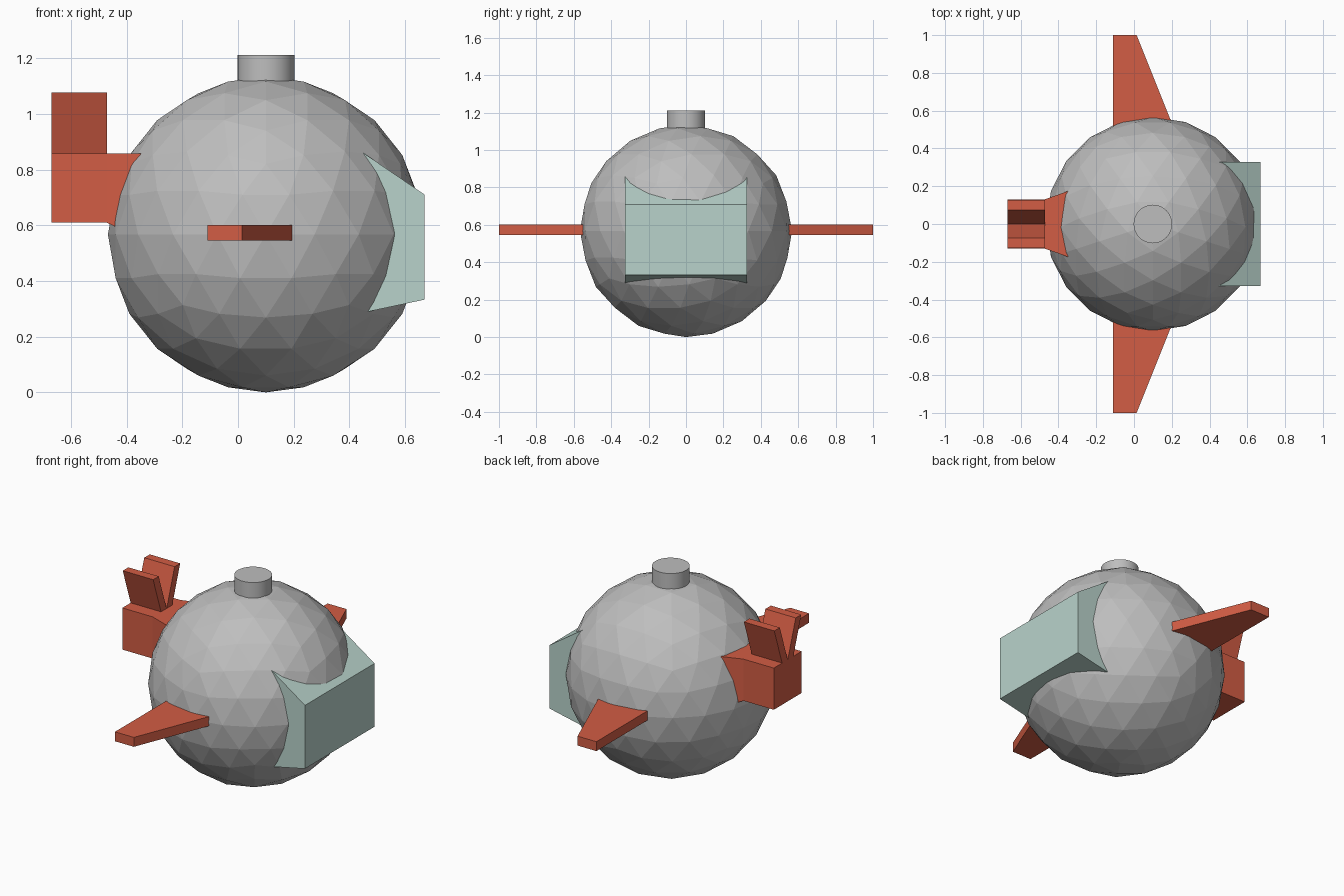
import bpy, bmesh, math
from mathutils import Matrix

if "Cube" in bpy.data.objects:
    bpy.data.objects.remove(bpy.data.objects["Cube"])


def material(name, rgb):
    m = bpy.data.materials.new(name)
    m.diffuse_color = (*rgb, 1)
    m.use_nodes = True
    m.node_tree.nodes["Principled BSDF"].inputs["Base Color"].default_value = m.diffuse_color
    return m


GREY = material("grey", (0.515, 0.515, 0.515))
RED = material("brick red", (0.645, 0.109, 0.058))
PALE = material("pale teal", (0.485, 0.651, 0.597))


def finish(name, bm, mat):
    bmesh.ops.recalc_face_normals(bm, faces=bm.faces)
    mesh = bpy.data.meshes.new(name)
    bm.to_mesh(mesh)
    bm.free()
    mesh.materials.append(mat)
    ob = bpy.data.objects.new(name, mesh)
    bpy.context.collection.objects.link(ob)
    return ob


def loft(name, rings, mat):
    """Join matching outlines into a closed solid."""
    bm = bmesh.new()
    loops = [[bm.verts.new(p) for p in ring] for ring in rings]
    n = len(loops[0])
    for a, b in zip(loops, loops[1:]):
        for i in range(n):
            j = (i + 1) % n
            bm.faces.new((a[i], a[j], b[j], b[i]))
    bm.faces.new(loops[0])
    bm.faces.new(loops[-1])
    return finish(name, bm, mat)


# Faceted round body
R, CX = 0.567, 0.1
bm = bmesh.new()
bmesh.ops.create_icosphere(
    bm, subdivisions=3, radius=R,
    matrix=Matrix.Translation((CX, 0, R)) @ Matrix.Rotation(-math.pi / 2, 4, 'Z'))
finish("body", bm, GREY)

# Round cap on top
bm = bmesh.new()
bmesh.ops.create_cone(bm, cap_ends=True, segments=32, radius1=0.102, radius2=0.102,
                      depth=0.16, matrix=Matrix.Translation((CX, 0, 1.131)))
cap = finish("cap", bm, GREY)
bpy.context.view_layer.objects.active = cap
cap.select_set(True)
bpy.ops.object.shade_smooth_by_angle(angle=math.radians(30))
cap.select_set(False)

# Window block on the +x end, flaring into the body
profile = [(0.67, 0.333), (0.67, 0.71), (0.42, 0.88), (0.42, 0.28)]
loft("window_block", [[(x, y, z) for x, z in profile] for y in (-0.327, 0.327)], PALE)

# Tapered side wings
outline = [(-0.11, 0.42), (0.246, 0.42), (0.014, 1.0), (-0.11, 1.0)]
for side, s in (("front", -1), ("back", 1)):
    loft(side + "_wing", [[(x, s * y, z) for x, y in outline] for z in (0.545, 0.601)], RED)

# Tail block, widening where it enters the body
sections = [(-0.67, 0.131, 0.609), (-0.47, 0.131, 0.609), (-0.30, 0.192, 0.53)]
loft("tail_block", [[(x, -w, z), (x, w, z), (x, w, 0.857), (x, -w, 0.857)]
                    for x, w, z in sections], RED)

# Two tail fins leaning apart
section = [(0.0, 0.855), (0.052, 0.855), (0.127, 1.077), (0.075, 1.077)]
for side, s in (("front", -1), ("back", 1)):
    loft(side + "_tail_fin", [[(x, s * y, z) for y, z in section] for x in (-0.67, -0.47)], RED)
